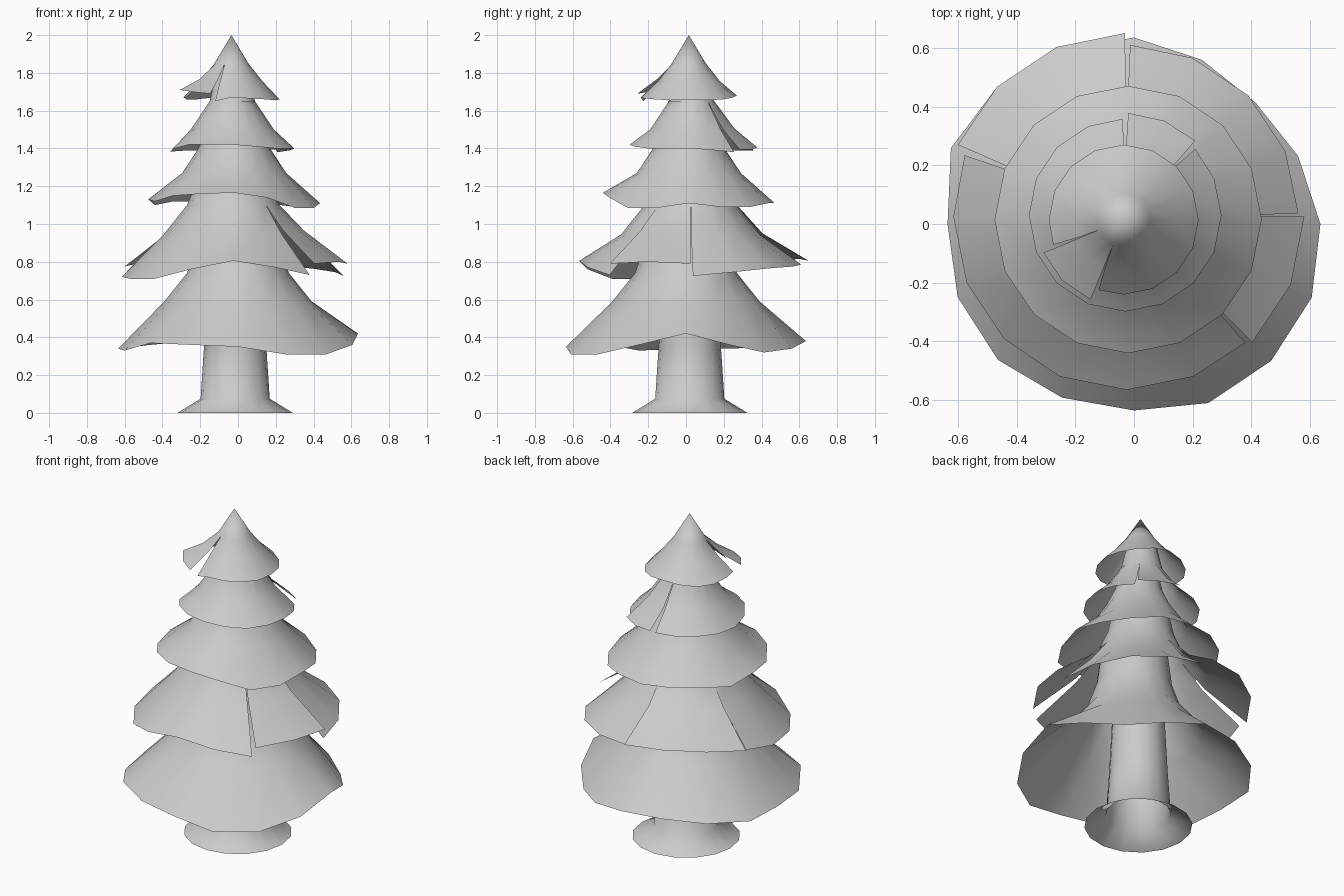
import bpy, bmesh, math

N = 16  # sides per ring


def finish(name, bm):
    bmesh.ops.remove_doubles(bm, verts=bm.verts, dist=0.0005)
    bmesh.ops.recalc_face_normals(bm, faces=bm.faces)
    for f in bm.faces:
        f.smooth = True
    me = bpy.data.meshes.new(name)
    bm.to_mesh(me)
    bm.free()
    ob = bpy.data.objects.new(name, me)
    bpy.context.collection.objects.link(ob)


def shell(name, centre, profile, rim_z, pieces, rim_dr=(0,) * N):
    """Open skirt: profile is (radius, z) from rim upward; each piece is
    (start, end, extra radius, extra height, gap at its edges)."""
    bm = bmesh.new()
    weight = [1, 0.35] + [0] * len(profile)
    for start, end, dr, dz, gap in pieces:
        cols = []
        for k in range(start, end + 1):
            side = (k == start) - (k == end)
            col = []
            for j, (r, z) in enumerate(profile):
                w = weight[j]
                a = 2 * math.pi * k / N + side * gap * w
                rr = r + dr * w + (rim_dr[k % N] if j == 0 else 0)
                zz = z + dz * w + (rim_z[k % N] - z if j == 0 else 0)
                col.append(bm.verts.new((centre[0] + rr * math.cos(a),
                                         centre[1] + rr * math.sin(a), zz)))
            cols.append(col)
        for a, b in zip(cols, cols[1:]):
            for j in range(len(profile) - 1):
                bm.faces.new((a[j], b[j], b[j + 1], a[j + 1]))
    bmesh.ops.dissolve_degenerate(bm, dist=0.0001, edges=bm.edges)
    finish(name, bm)


whole = [(0, N, 0, 0, 0)]

# Trunk with flared foot
shell("trunk", (-0.015, 0.02), [(0.305, 0), (0.183, 0.075), (0.165, 0.35), (0.145, 0.75)],
      [0] * N, whole)

# Branch tiers, bottom to top, each neck running up inside the next tier
shell("branch_tier_1", (0, 0), [(0.635, 0.35), (0.39, 0.59), (0.27, 0.74), (0.215, 0.9), (0.19, 1.1)],
      [.42, .36, .32, .34, .38, .38, .36, .34, .34, .33, .37, .36, .35, .31, .31, .36], whole,
      [0, -.03, -.05, -.03, 0, .005, .025, .04, 0, .015, .02, .005, 0, .025, .025, .02])

shell("branch_tier_2", (-0.025, 0.025),
      [(0.595, 0.77), (0.37, 0.945), (0.245, 1.1), (0.19, 1.23), (0.155, 1.4)],
      [.73, .75, .77, .78, .79, .80, .79, .76, .72, .71, .71, .76, .805, .77, .73, .74],
      [(0, 4, -0.01, -0.005, 0.02), (4, 7, 0.03, 0.015, 0.01),
       (7, 14, -0.005, 0, 0.03), (14, 16, 0.01, 0.06, 0.0)])

shell("branch_tier_3", (-0.02, 0.015),
      [(0.455, 1.12), (0.275, 1.27), (0.19, 1.4), (0.135, 1.52), (0.11, 1.65)],
      [1.11, 1.09, 1.09, 1.11, 1.11, 1.12, 1.12, 1.10, 1.13, 1.12, 1.15, 1.16, 1.165,
       1.14, 1.085, 1.085], whole)

shell("branch_tier_4", (-0.03, 0.03), [(0.328, 1.4), (0.22, 1.5), (0.12, 1.65), (0.08, 1.83)],
      [1.40, 1.39, 1.38, 1.38, 1.39, 1.39, 1.39, 1.385, 1.385, 1.40, 1.42, 1.42, 1.42,
       1.41, 1.40, 1.40],
      [(4, 18, 0, 0, 0.03), (2, 4, 0.02, 0.015, 0.03)])

shell("branch_tier_5_top", (-0.035, 0.015), [(0.255, 1.66), (0.165, 1.755), (0.09, 1.85), (0, 2.0)],
      [1.66, 1.655, 1.66, 1.67, 1.68, 1.67, 1.66, 1.66, 1.67, 1.67, 1.66, 1.65, 1.67,
       1.665, 1.66, 1.655],
      [(11, 25, 0, 0, 0.05), (9, 11, 0.04, 0.04, 0.0)])
